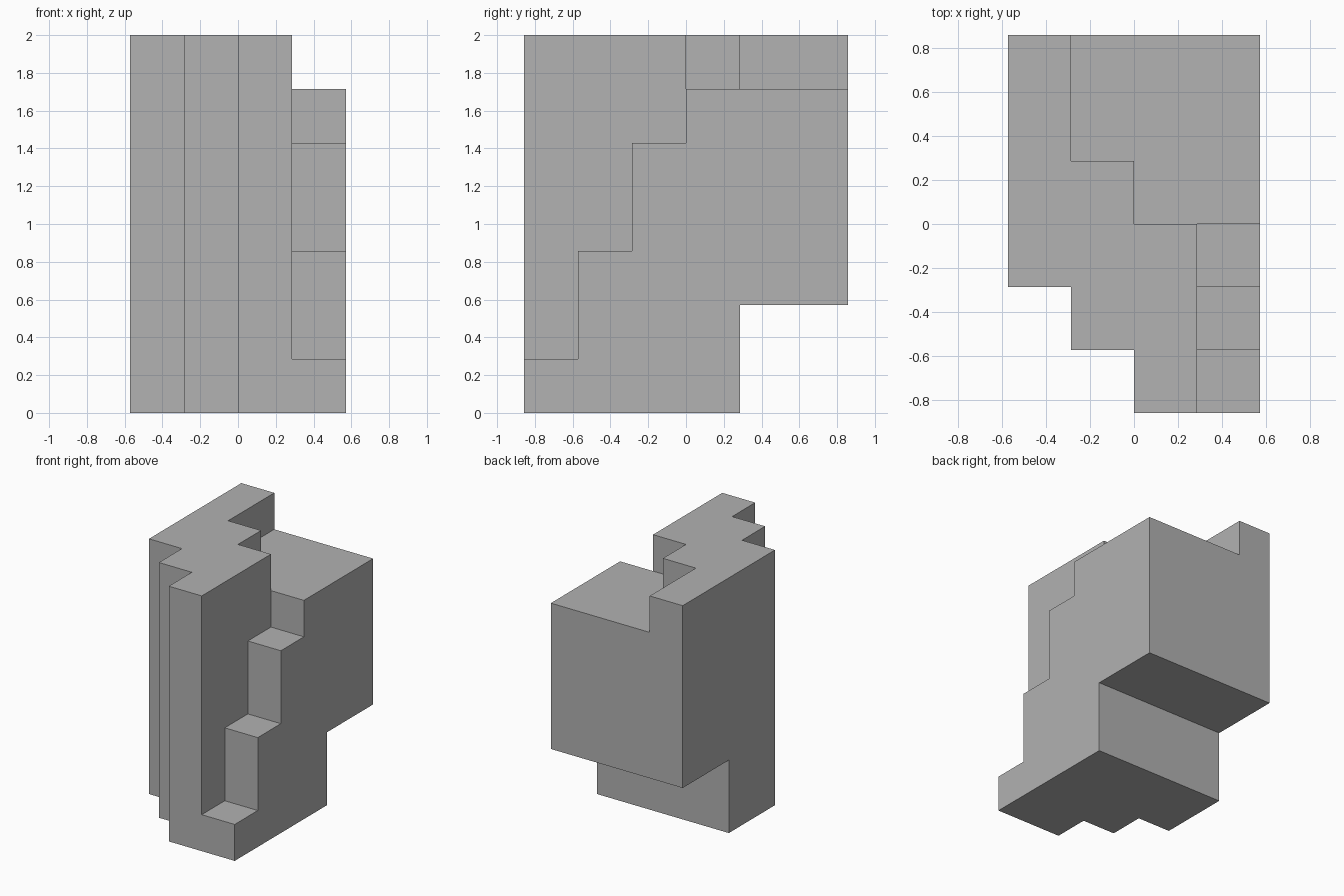
import bpy
import bmesh
from mathutils import Vector

U = 2 / 7  # one grid step of the block

if "Cube" in bpy.data.objects:
    bpy.data.objects.remove(bpy.data.objects["Cube"], do_unlink=True)

grey = bpy.data.materials.new("plain grey")
grey.use_nodes = True
grey.diffuse_color = (0.445, 0.445, 0.445, 1)
grey.node_tree.nodes["Principled BSDF"].inputs["Base Color"].default_value = grey.diffuse_color


def prism(name, outline, axis, start, end):
    """Extrude a closed outline, in grid steps, along the x or z axis."""
    def place(a, b, h):
        return Vector((h, a, b) if axis == "x" else (a, b, h)) * U

    bm = bmesh.new()
    face = bm.faces.new([bm.verts.new(place(a, b, start)) for a, b in outline])
    top = bmesh.ops.extrude_face_region(bm, geom=[face])["geom"]
    verts = [v for v in top if isinstance(v, bmesh.types.BMVert)]
    bmesh.ops.translate(bm, verts=verts, vec=place(0, 0, end) - place(0, 0, start))
    bmesh.ops.recalc_face_normals(bm, faces=bm.faces)
    mesh = bpy.data.meshes.new(name)
    bm.to_mesh(mesh)
    bm.free()
    mesh.materials.append(grey)
    obj = bpy.data.objects.new(name, mesh)
    bpy.context.collection.objects.link(obj)
    return obj


# Full-height block with a stepped front corner
block = prism("stepped_block", [(-2, 3), (-2, -1), (-1, -1), (-1, -2),
                                (0, -2), (0, -3), (2, -3), (2, 3)], "z", 0, 7)

cutters = [
    # Lowered roof behind the zigzag wall
    prism("roof_cutter", [(-1, 4), (-1, 1), (0, 1), (0, 0), (3, 0), (3, 4)], "z", 6, 8),
    # Staircase along the left side
    prism("stair_cutter", [(-4, 1), (-2, 1), (-2, 3), (-1, 3), (-1, 5),
                           (0, 5), (0, 8), (-4, 8)], "x", 1, 3),
    # Overhang at the back
    prism("overhang_cutter", [(1, -1), (4, -1), (4, 2), (1, 2)], "x", -3, 3),
]

for cutter in cutters:
    mod = block.modifiers.new(cutter.name, "BOOLEAN")
    mod.operation = "DIFFERENCE"
    mod.solver = "EXACT"
    mod.object = cutter

# Bake the cuts, then drop the cutters
bpy.context.view_layer.update()
baked = bpy.data.meshes.new_from_object(
    block.evaluated_get(bpy.context.evaluated_depsgraph_get()))
block.modifiers.clear()
block.data = baked
for cutter in cutters:
    bpy.data.objects.remove(cutter, do_unlink=True)
